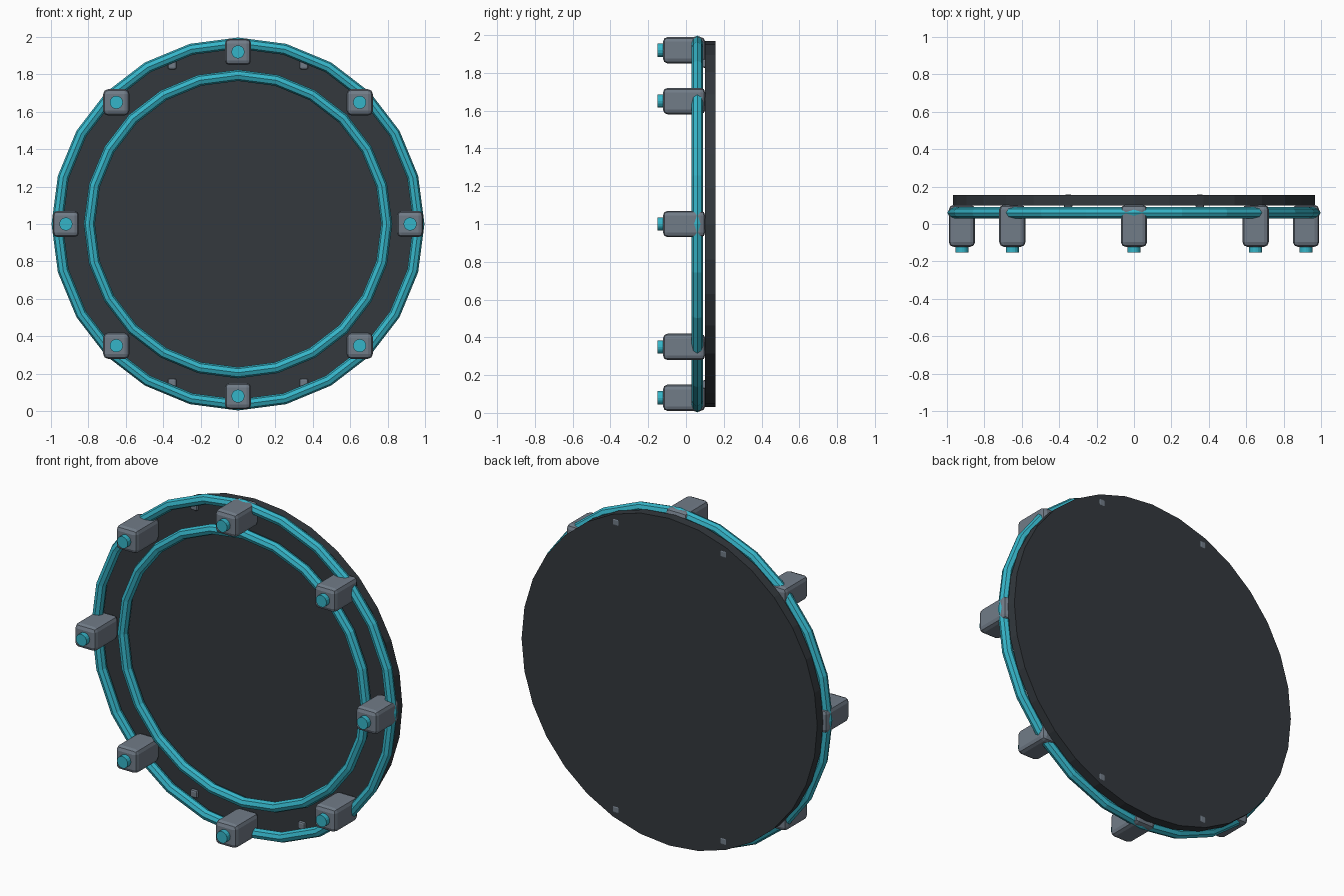
import bpy, math

if "Cube" in bpy.data.objects:
    bpy.data.objects.remove(bpy.data.objects["Cube"])

CZ = 1.0            # height of the ring centre
MOUNT_R = 0.92      # radius on which emitters and bolts sit


def material(name, rgb):
    m = bpy.data.materials.new(name)
    m.diffuse_color = (*rgb, 1)
    m.use_nodes = True
    m.node_tree.nodes["Principled BSDF"].inputs["Base Color"].default_value = m.diffuse_color
    return m


teal = material("teal", (0.036, 0.46, 0.58))
grey = material("steel grey", (0.165, 0.2, 0.245))
dark = material("dark charcoal", (0.033, 0.040, 0.047))


def finish(name, mat):
    ob = bpy.context.object
    ob.name = name
    ob.data.materials.append(mat)
    return ob


def cylinder(name, mat, r, y0, y1, x, z, sides):
    bpy.ops.mesh.primitive_cylinder_add(
        vertices=sides, radius=r, depth=y1 - y0,
        location=(x, (y0 + y1) / 2, z), rotation=(math.pi / 2, 0, 0))
    return finish(name, mat)


def ring(name, mat, major, minor, y):
    bpy.ops.mesh.primitive_torus_add(
        major_segments=24, minor_segments=8, major_radius=major,
        minor_radius=minor, location=(0, y, CZ), rotation=(math.pi / 2, 0, 0))
    return finish(name, mat)


def box(name, mat, w, y0, y1, x, z, bevel, segments):
    bpy.ops.mesh.primitive_cube_add(size=1, location=(x, (y0 + y1) / 2, z))
    ob = finish(name, mat)
    ob.scale = (w, y1 - y0, w)
    bpy.ops.object.transform_apply(location=False, rotation=False, scale=True)
    mod = ob.modifiers.new("bevel", "BEVEL")
    mod.width = bevel
    mod.segments = segments
    return ob


# Back plate
cylinder("back_plate", dark, 0.968, 0.10, 0.155, 0, CZ, 32)

# Two tubular rings
ring("outer_ring", teal, 0.967, 0.03, 0.06)
ring("inner_ring", teal, 0.795, 0.03, 0.06)

# Eight emitter housings with a round lens on the front
for i in range(8):
    a = i * math.pi / 4
    x, z = MOUNT_R * math.cos(a), CZ + MOUNT_R * math.sin(a)
    box(f"emitter_housing_{i}", grey, 0.14, -0.122, 0.102, x, z, 0.025, 2)
    cylinder(f"emitter_lens_{i}", teal, 0.035, -0.152, -0.115, x, z, 16)

# Four small bolts through the plate
for i, deg in enumerate((67.5, 112.5, 247.5, 292.5)):
    a = math.radians(deg)
    box(f"plate_bolt_{i}", grey, 0.046, 0.085, 0.157,
        MOUNT_R * math.cos(a), CZ + MOUNT_R * math.sin(a), 0.01, 2)
